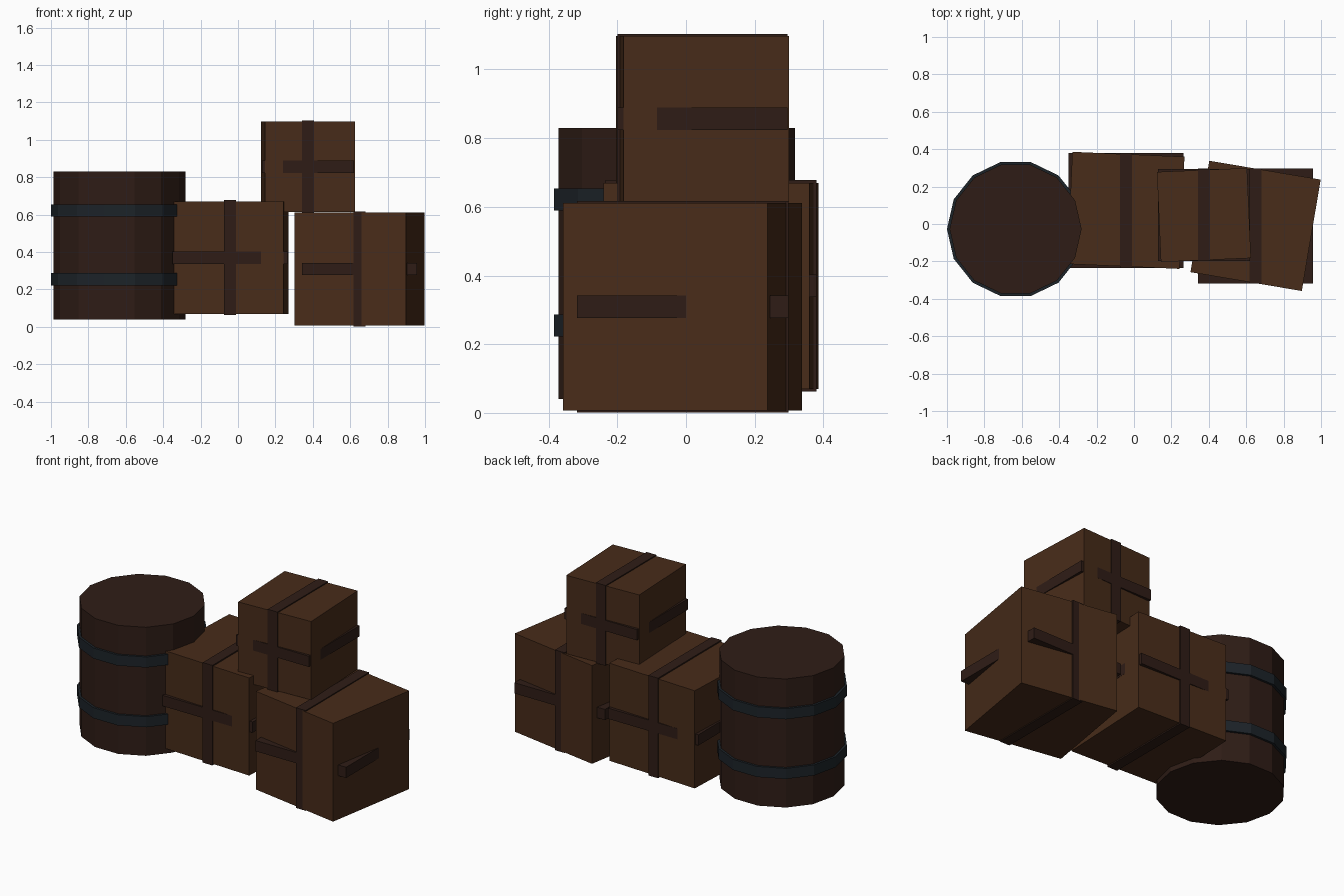
import bpy
from math import radians

if "Cube" in bpy.data.objects:
    bpy.data.objects.remove(bpy.data.objects["Cube"])


def material(name, rgb):
    m = bpy.data.materials.new(name)
    m.diffuse_color = (*rgb, 1)
    m.use_nodes = True
    m.node_tree.nodes["Principled BSDF"].inputs["Base Color"].default_value = m.diffuse_color
    return m


CRATE_WOOD = material("crate_wood", (0.065, 0.025, 0.010))
DARK_WOOD = material("dark_wood", (0.028, 0.012, 0.008))
IRON = material("iron", (0.012, 0.017, 0.022))


def finish(name, mat):
    ob = bpy.context.object
    ob.name = name
    ob.data.materials.append(mat)
    return ob


def box(name, loc, dims, mat, turn=0):
    bpy.ops.mesh.primitive_cube_add(size=1, location=loc, rotation=(0, 0, radians(turn)))
    ob = finish(name, mat)
    ob.scale = dims


def drum(name, x, y, z0, z1, radius, mat):
    # 14 sides, with a corner pointing along +x
    bpy.ops.mesh.primitive_cylinder_add(vertices=14, radius=radius, depth=z1 - z0,
                                        location=(x, y, (z0 + z1) / 2),
                                        rotation=(0, 0, radians(90)))
    finish(name, mat)


def crate(name, loc, size, turn, band):
    # The box is turned a little; its straps stay square to the axes
    box(name, loc, (size,) * 3, CRATE_WOOD, turn)
    box(name + "_upright_strap", loc, (0.066, band, band), DARK_WOOD)
    box(name + "_level_strap", loc, (band, band, 0.066), DARK_WOOD)


# Barrel with two iron hoops
BX, BY = -0.633, -0.027
drum("barrel", BX, BY, 0.04, 0.83, 0.353, DARK_WOOD)
for label, z in (("lower", 0.222), ("upper", 0.589)):
    drum(label + "_hoop", BX, BY, z, z + 0.065, 0.367, IRON)

# Crates
crate("middle_crate", (-0.043, 0.073, 0.37), 0.60, -2.5, 0.615)
crate("right_crate", (0.65, -0.01, 0.309), 0.604, -9.6, 0.616)
crate("top_crate", (0.374, 0.048, 0.856), 0.482, 2.5, 0.494)
